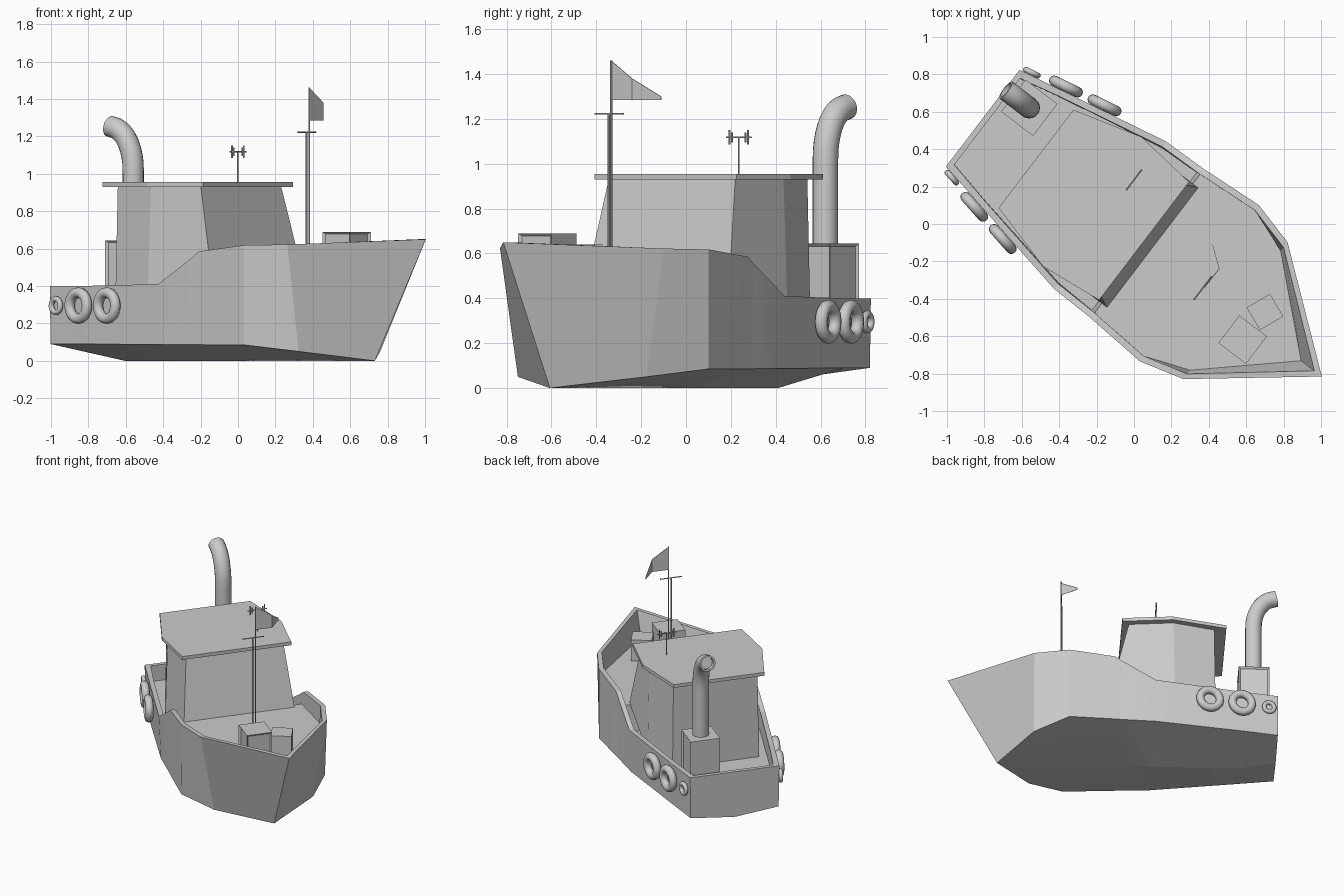
import bpy, bmesh, math
from mathutils import Matrix, Vector

if "Cube" in bpy.data.objects:
    bpy.data.objects.remove(bpy.data.objects["Cube"])

# Boat frame: x = towards the bow, y = port, turned into the world frame
M = Matrix.Rotation(math.radians(-37.3), 4, 'Z') @ Matrix.Translation((0, -0.04, 0))


def finish(name, bm, smooth=None):
    bmesh.ops.remove_doubles(bm, verts=bm.verts, dist=1e-5)
    bmesh.ops.recalc_face_normals(bm, faces=bm.faces)
    me = bpy.data.meshes.new(name)
    bm.to_mesh(me)
    bm.free()
    ob = bpy.data.objects.new(name, me)
    bpy.context.collection.objects.link(ob)
    ob.matrix_world = M
    if smooth:
        bpy.ops.object.select_all(action='DESELECT')
        ob.select_set(True)
        bpy.context.view_layer.objects.active = ob
        bpy.ops.object.shade_smooth_by_angle(angle=math.radians(smooth))
    return ob


def loft(bm, rings, cap=True):
    rows = [[bm.verts.new(p) for p in r] for r in rings]
    n = len(rows[0])
    for a, b in zip(rows, rows[1:]):
        for i in range(n):
            bm.faces.new((a[i], a[(i + 1) % n], b[(i + 1) % n], b[i]))
    if cap:
        bm.faces.new(rows[0])
        bm.faces.new(rows[-1])
    return rows


def box(name, c, size, turn=0, panels=()):
    bm = bmesh.new()
    mat = Matrix.Translation(c) @ Matrix.Rotation(math.radians(turn), 4, 'Z') @ Matrix.Diagonal((*size, 1))
    bmesh.ops.create_cube(bm, size=1, matrix=mat)
    bm.normal_update()
    for d in panels:
        f = [f for f in bm.faces if f.normal.dot(Vector(d)) > 0.9]
        bmesh.ops.inset_region(bm, faces=f, thickness=0.018, depth=0)
        bmesh.ops.translate(bm, verts=f[0].verts, vec=Vector(d) * -0.012)
    return finish(name, bm)


def rod(bm, a, b, r):
    a, b = Vector(a), Vector(b)
    q = (b - a).to_track_quat('Z', 'Y').to_matrix().to_4x4()
    bmesh.ops.create_cone(bm, cap_ends=True, segments=8, radius1=r, radius2=r, depth=(b - a).length,
                          matrix=Matrix.Translation((a + b) / 2) @ q)


# Hull: s, sheer half width, sheer z, chine s, chine half, chine z, keel s, keel z, deck z, inner shift
T = 0.035
stations = [
    (-.986, .325, .40, -.986, .32, .09, -.986, .055, .28, .03),
    (-.73, .376, .40, -.73, .37, .09, -.73, 0, .28, 0),
    (-.13, .495, .41, -.13, .48, .087, -.13, 0, .28, 0),
    (.10, .50, .55, .10, .495, .086, .10, 0, .28, 0),
    (.12, .50, .565, .12, .497, .086, .12, 0, .48, 0),
    (.15, .503, .585, .15, .50, .086, .15, 0, .48, 0),
    (.47, .525, .618, .47, .523, .085, .47, 0, .48, 0),
    (.712, .46, .622, .712, .36, .05, .712, 0, .48, 0),
    (1.293, 0, .65, .95, 0, 0, .95, 0, .48, -.05),
]
bm = bmesh.new()
rings = []
for s, hs, zs, sc, hc, zc, sk, zk, zd, ds in stations:
    f = (zd - zc) / (zs - zc)
    half = [(sc, hc, zc), (s, hs, zs), (s + ds, max(0, hs - T), zs),
            (sc + (s - sc) * f + ds, max(0, hc + (hs - hc) * f - T), zd)]
    rings.append([(sk, 0, zk)] + half + [(x, -y, z) for x, y, z in reversed(half)])
rows = loft(bm, rings, cap=False)
k = rows[0]
for ids in ((0, 1, 2, 7, 8), (2, 3, 6, 7), (3, 4, 5, 6)):
    bm.faces.new([k[i] for i in ids])
bmesh.ops.remove_doubles(bm, verts=bm.verts, dist=1e-4)
finish("hull", bm, 20)


def six(points, z):
    return [(x, y, z) for x, y in points] + [(x, -y, z) for x, y in reversed(points)]


# Cabin and overhanging roof
bm = bmesh.new()
base = [(-.555, .315), (-.27, .405), (.155, .402)]
loft(bm, [[(x, y, .48 if abs(x) < .2 else .28) for x, y, z in six(base, 0)],
          six([(-.545, .305), (-.258, .39), (.05, .354)], .935)])
finish("cabin", bm)
bm = bmesh.new()
roof = [(-.628, .33), (-.25, .435), (.098, .397)]
loft(bm, [six(roof, .93), six(roof, .955)])
finish("cabin_roof", bm)

# Engine box with recessed side panels
SX, SY = -.822, .195
box("engine_box", (SX, SY, .462), (.215, .215, .365), 0, [(0, 1, 0), (0, -1, 0), (1, 0, 0)])

# Bent exhaust stack with open end
bm = bmesh.new()
path = [(0, .64), (0, 1.0)]
for i in range(1, 10):
    a = math.radians(i * 9.5)
    path.append((-.15 * (1 - math.cos(a)), 1.02 + .23 * math.sin(a)))
rings = []


def ring(p, tang, r):
    n = Vector((tang[1], 0, -tang[0])).normalized()
    return [Vector((SX + p[0], SY, p[1])) + n * r * math.cos(t) + Vector((0, r * math.sin(t), 0))
            for t in (2 * math.pi * j / 20 for j in range(20))]


for i, p in enumerate(path):
    a, b = path[max(0, i - 1)], path[min(len(path) - 1, i + 1)]
    if i == 1:
        a, b = (0, 0), (0, 1)
    rings.append(ring(p, (b[0] - a[0], b[1] - a[1]), .057))
tan = (path[-1][0] - path[-2][0], path[-1][1] - path[-2][1])
L = math.hypot(*tan)
tip = (path[-1][0] + tan[0] / L * .02, path[-1][1] + tan[1] / L * .02)
inner = (path[-1][0] - tan[0] / L * .02, path[-1][1] - tan[1] / L * .02)
rings += [ring(tip, tan, .057), ring(tip, tan, .045), ring(inner, tan, .045)]
loft(bm, rings)
finish("exhaust_stack", bm, 35)

# Tyre fenders on both sides
for side, label in ((1, "port"), (-1, "starboard")):
    for n, (s, R, r) in enumerate([(-.51, .07, .028), (-.735, .07, .028), (-.925, .036, .015)]):
        bm = bmesh.new()
        h = .325 + (s + .986) * .199 + r * 1.05
        rot = Matrix.Translation((s, side * h, .295)) @ Matrix.Rotation(side * math.radians(11.2), 4, 'Z')
        rows = []
        for i in range(24):
            u = 2 * math.pi * i / 24
            rows.append([bm.verts.new(rot @ Vector(((R + r * math.cos(v)) * math.cos(u), r * math.sin(v),
                                                    (R + r * math.cos(v)) * math.sin(u))))
                         for v in (2 * math.pi * j / 12 for j in range(12))])
        for i in range(24):
            a, b = rows[i], rows[(i + 1) % 24]
            for j in range(12):
                bm.faces.new((a[j], a[(j + 1) % 12], b[(j + 1) % 12], b[j]))
        finish(f"tyre_{label}_{n}", bm, 60)

# Deck crates
box("large_crate", (.837, -.10, .585), (.185, .185, .21), 0, [(0, -1, 0), (1, 0, 0)])
box("small_crate", (.842, .09, .56), (.14, .145, .16), -22)

# Mast with crossbar, and flag pole
bm = bmesh.new()
rod(bm, (.5, -.012, .48), (.5, -.012, 1.225), .005)
rod(bm, (.5, -.09, 1.223), (.5, .07, 1.223), .004)
rod(bm, (.505, .006, .48), (.505, .006, 1.46), .005)
finish("mast", bm)

# Folded pennant
bm = bmesh.new()
cols = [(.505, .006, 1.46), (.508, .125, 1.38), (.401, .207, 1.30)]
loft(bm, [[(x - .002, y, 1.285), (x + .002, y, 1.285), (x + .002, y, z), (x - .002, y, z)] for x, y, z in cols])
finish("flag", bm)

# Roof antenna
bm = bmesh.new()
AX, AY = -.143, .227
rod(bm, (AX, AY, .95), (AX, AY, 1.12), .004)
rod(bm, (AX, AY - .07, 1.118), (AX, AY + .07, 1.118), .004)
for d, h in ((-.052, .033), (-.038, .022), (.038, .022), (.052, .033)):
    rod(bm, (AX, AY + d, 1.118 - h), (AX, AY + d, 1.118 + h), .005)
finish("antenna", bm)
